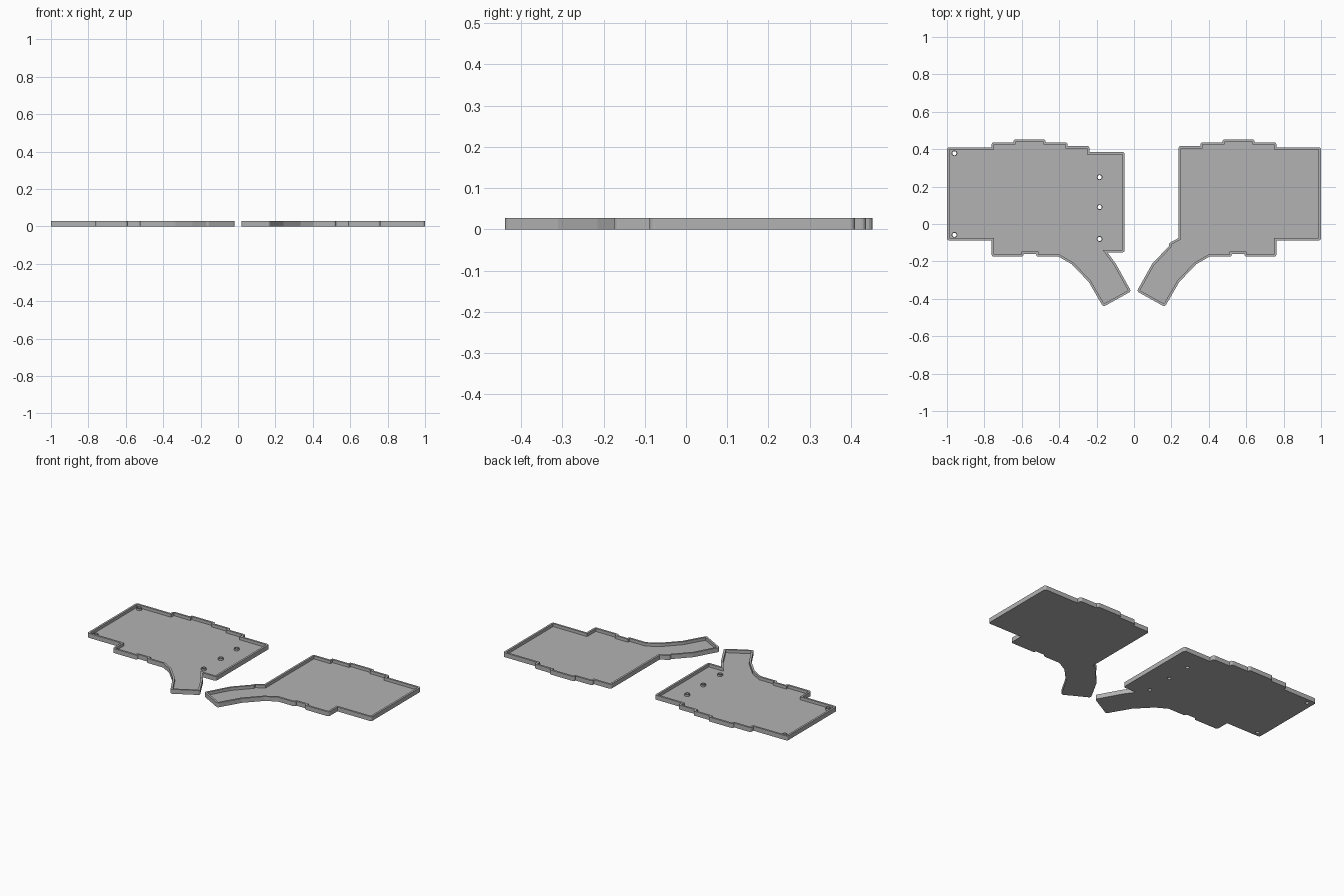
import bpy
import bmesh
import math
from mathutils import Vector

HEIGHT, FLOOR, WALL = 0.028, 0.009, 0.0125
POST_TOP, POST_OUTER, POST_HOLE = 0.021, 0.0155, 0.011
SIDES = 20

cube = bpy.data.objects.get("Cube")
if cube:
    bpy.data.objects.remove(cube, do_unlink=True)

grey = bpy.data.materials.new("plain grey")
grey.use_nodes = True
grey.diffuse_color = (0.45, 0.45, 0.45, 1)
grey.node_tree.nodes["Principled BSDF"].inputs["Base Color"].default_value = grey.diffuse_color

# Outline shared by both trays, clockwise from the thumb tip to the stepped back edge
shared = [(-0.015, -0.36), (-0.165, -0.443), (-0.242, -0.31), (-0.333, -0.215),
          (-0.403, -0.175), (-0.523, -0.175), (-0.523, -0.16), (-0.59, -0.16),
          (-0.59, -0.175), (-0.761, -0.175), (-0.761, -0.088), (-1, -0.088),
          (-1, 0.41), (-0.761, 0.41), (-0.761, 0.437), (-0.645, 0.437),
          (-0.645, 0.452), (-0.472, 0.452), (-0.472, 0.437), (-0.355, 0.437),
          (-0.355, 0.417), (-0.238, 0.417)]
# Inner ends, which differ between the trays
wide_end = [(-0.238, 0.385), (-0.05, 0.385), (-0.05, -0.152), (-0.142, -0.152), (-0.097, -0.213)]
narrow_end = [(-0.238, -0.075), (-0.187, -0.103), (-0.187, -0.118), (-0.097, -0.213)]
posts = [(-0.96, 0.378), (-0.96, -0.058), (-0.184, 0.25), (-0.184, 0.09), (-0.184, -0.08)]


def wall_corners(points):
    """For each corner: the mitred inner point and the outer points, rounded if convex."""
    corners = []
    for i, p in enumerate(points):
        before = (p - points[i - 1]).normalized()
        after = (points[(i + 1) % len(points)] - p).normalized()
        n1, n2 = Vector((-before.y, before.x)), Vector((-after.y, after.x))
        inner = p - (n1 + n2) * WALL / (1 + n1.dot(n2))
        turn = before.x * after.y - before.y * after.x
        if turn < -0.1:
            steps = 4 if turn < -0.7 else 2
            arc = [inner + n1.slerp(n2, k / steps) * WALL for k in range(steps + 1)]
        else:
            arc = [p]
        corners.append((inner, arc))
    return corners


def loop_edges(bm, verts):
    return [bm.edges.get((a, b)) or bm.edges.new((a, b))
            for a, b in zip(verts, verts[1:] + verts[:1])]


def bridge(bm, lower, upper):
    for i in range(len(lower)):
        bm.faces.new((lower[i - 1], lower[i], upper[i], upper[i - 1]))


def ring(bm, points, z):
    return [bm.verts.new((p.x, p.y, z)) for p in points]


def circle(centre, radius):
    return [Vector(centre) + radius * Vector((math.cos(a), math.sin(a)))
            for a in (math.tau * k / SIDES for k in range(SIDES))]


def make_tray(name, outline, post_centres):
    bm = bmesh.new()
    corners = wall_corners([Vector(p) for p in outline])
    inner_points = [inner for inner, arc in corners]
    outer_points = [p for inner, arc in corners for p in arc]

    # Outer and inner wall sides
    base, outer_top = ring(bm, outer_points, 0), ring(bm, outer_points, HEIGHT)
    floor, inner_top = ring(bm, inner_points, FLOOR), ring(bm, inner_points, HEIGHT)
    bridge(bm, base, outer_top)
    bridge(bm, floor, inner_top)

    # Flat rim: a fan at every rounded corner and a strip along every side
    start, groups = 0, []
    for inner, arc in corners:
        groups.append(outer_top[start:start + len(arc)])
        start += len(arc)
    for i, group in enumerate(groups):
        for a, b in zip(group, group[1:]):
            bm.faces.new((inner_top[i], a, b))
        bm.faces.new((inner_top[i - 1], groups[i - 1][-1], group[0], inner_top[i]))

    # Hollow screw posts, open through the floor
    base_edges, floor_edges = loop_edges(bm, base), loop_edges(bm, floor)
    for centre in post_centres:
        bore, shell = circle(centre, POST_HOLE), circle(centre, POST_OUTER)
        bore_low, bore_top = ring(bm, bore, 0), ring(bm, bore, POST_TOP)
        foot, shell_top = ring(bm, shell, FLOOR), ring(bm, shell, POST_TOP)
        bridge(bm, bore_low, bore_top)
        bridge(bm, bore_top, shell_top)
        bridge(bm, shell_top, foot)
        base_edges += loop_edges(bm, bore_low)
        floor_edges += loop_edges(bm, foot)

    # Underside and inside floor
    for edges, up in ((base_edges, -1), (floor_edges, 1)):
        bmesh.ops.triangle_fill(bm, edges=edges, use_beauty=True, normal=(0, 0, up))
    bmesh.ops.recalc_face_normals(bm, faces=bm.faces)

    mesh = bpy.data.meshes.new(name)
    bm.to_mesh(mesh)
    bm.free()
    mesh.materials.append(grey)
    bpy.context.collection.objects.link(bpy.data.objects.new(name, mesh))


make_tray("right_tray", shared + wide_end, posts)
make_tray("left_tray", [(-x, y) for x, y in reversed(shared + narrow_end)], [])
